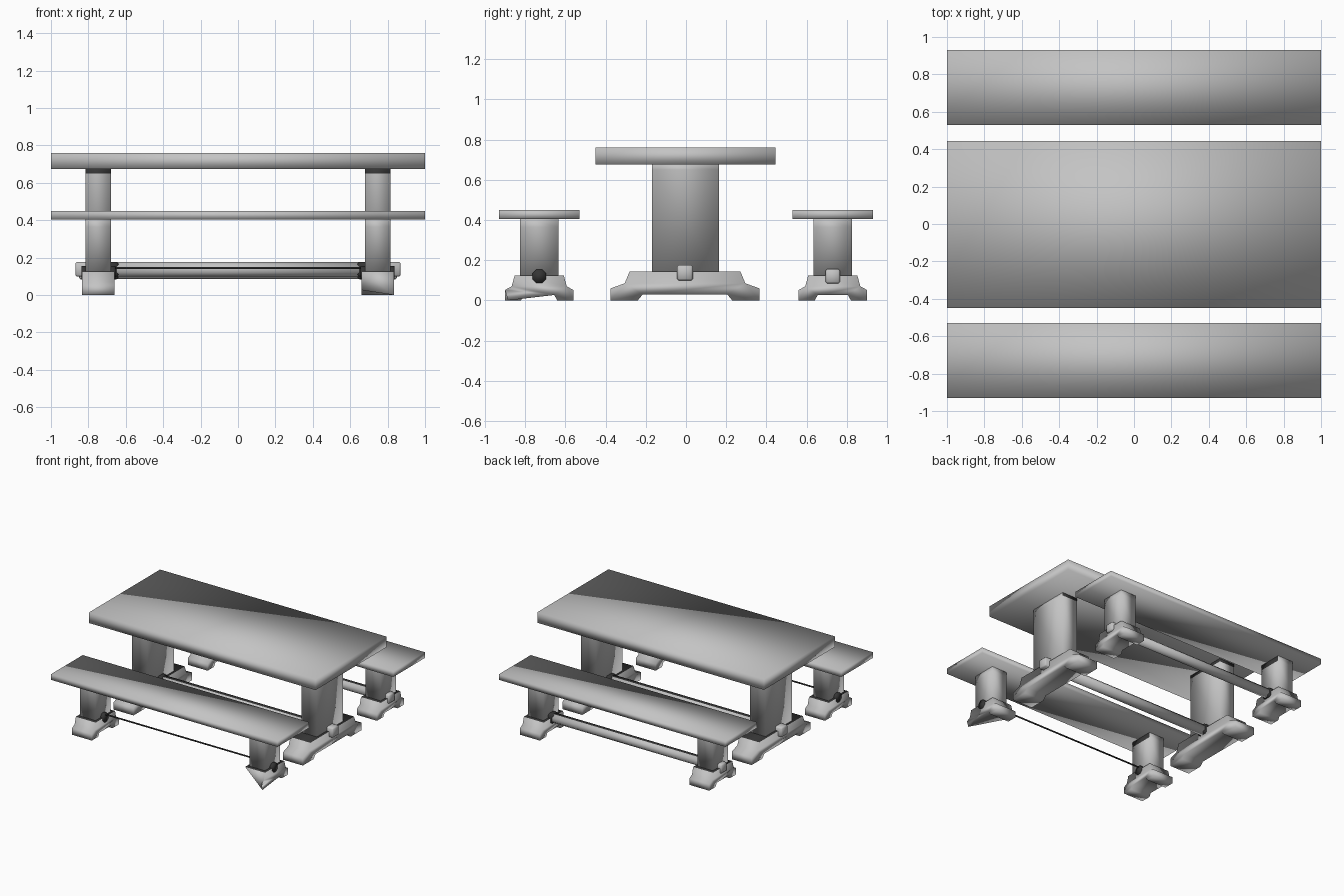
import bpy, bmesh, math
from mathutils import Matrix, Vector

if "Cube" in bpy.data.objects:
    bpy.data.objects.remove(bpy.data.objects["Cube"])


def material(name, value):
    m = bpy.data.materials.new(name)
    m.diffuse_color = (value, value, value, 1)
    m.use_nodes = True
    m.node_tree.nodes["Principled BSDF"].inputs["Base Color"].default_value = m.diffuse_color
    return m


grey = material("grey", 0.55)
dark = material("dark_grey", 0.035)


def finish(name, bm, dark_rule=None):
    """Make the object; faces that satisfy dark_rule get the dark colour."""
    bmesh.ops.recalc_face_normals(bm, faces=bm.faces)
    bm.normal_update()
    for f in bm.faces:
        f.smooth = True
        f.material_index = int(bool(dark_rule and dark_rule(f.calc_center_median(), f.normal)))
    me = bpy.data.meshes.new(name)
    bm.to_mesh(me)
    bm.free()
    me.materials.append(grey)
    me.materials.append(dark)
    ob = bpy.data.objects.new(name, me)
    bpy.context.collection.objects.link(ob)
    return ob


def box(name, x0, x1, y0, y1, z0, z1, bevel=0, cut=None, rule=None):
    """Box with optional bevel and one optional cut plane (point, normal)."""
    bm = bmesh.new()
    centre = ((x0 + x1) / 2, (y0 + y1) / 2, (z0 + z1) / 2)
    size = (abs(x1 - x0), y1 - y0, z1 - z0)
    bmesh.ops.create_cube(bm, size=1,
                          matrix=Matrix.Translation(centre) @ Matrix.Diagonal((*size, 1)))
    if bevel:
        bmesh.ops.bevel(bm, geom=bm.edges[:], offset=bevel, segments=1, affect='EDGES')
    if cut:
        bmesh.ops.bisect_plane(bm, geom=bm.verts[:] + bm.edges[:] + bm.faces[:],
                               plane_co=cut[0], plane_no=cut[1])
    return finish(name, bm, rule)


def foot(name, side, yc, half, tip=None):
    """Extrude a half profile, mirrored about yc, across the foot width."""
    pts = [(-y, z) for y, z in half] + [(y, z) for y, z in reversed(half)]
    bm = bmesh.new()
    face = bm.faces.new([bm.verts.new((side * 0.66, yc + y, z)) for y, z in pts])
    ext = bmesh.ops.extrude_face_region(bm, geom=[face])
    moved = [v for v in ext["geom"] if isinstance(v, bmesh.types.BMVert)]
    bmesh.ops.translate(bm, verts=moved, vec=(side * 0.175, 0, 0))
    if tip:  # toe that narrows to a single corner
        for v in bm.verts:
            if v.co.y < -0.8 and v.co.z < 0.1 and (v.co.x < 0.7 or v.co.z < 0.03):
                v.co = Vector(tip)
        bmesh.ops.remove_doubles(bm, verts=bm.verts, dist=0.0005)
    top = half[-1][1] - 0.01
    return finish(name, bm, lambda c, n: n.z > 0.9 and c.z > top)


def rail(name, x0, x1, yc, zc, radius, rule=None):
    """Eight-sided bar along x."""
    bm = bmesh.new()
    rot = Matrix.Rotation(math.pi / 2, 4, 'Y') @ Matrix.Rotation(math.pi / 8, 4, 'Z')
    bmesh.ops.create_cone(bm, cap_ends=True, segments=8, radius1=radius, radius2=radius,
                          depth=abs(x1 - x0),
                          matrix=Matrix.Translation(((x0 + x1) / 2, yc, zc)) @ rot)
    return finish(name, bm, rule)


def upward(c, n):
    return n.z > 0.9


def everything(c, n):
    return True


table_foot = [(0.21, 0.03), (0.235, 0), (0.37, 0), (0.37, 0.06), (0.30, 0.085), (0.275, 0.145)]
bench_foot = [(0.075, 0.027), (0.09, 0), (0.17, 0), (0.17, 0.052), (0.137, 0.07), (0.122, 0.125)]
sides = (("left", -1), ("right", 1))


def stretcher_end(name, s, yc, zc, r, outer):
    # square block through the leg, dark on its inner stub
    box(name, s * 0.64, s * outer, yc - r, yc + r, zc - r, zc + r, 0.009,
        ((s * 0.68, 0, 0), (1, 0, 0)), lambda c, n: abs(c.x) < 0.68)


# Table: top, two pedestals on arched feet, stretcher with block ends
box("table_top", -1, 1, -0.45, 0.445, 0.675, 0.76)
rail("table_stretcher", -0.66, 0.66, -0.005, 0.137, 0.042, upward)
for label, s in sides:
    box("table_leg_" + label, s * 0.68, s * 0.815, -0.17, 0.163, 0.14, 0.68, 0,
        ((0, 0, 0.65), (0, 0, 1)),
        lambda c, n: c.z > 0.65 and n.x * s < 0.5)
    foot("table_foot_" + label, s, -0.005, table_foot)
    stretcher_end("table_stretcher_end_" + label, s, -0.005, 0.138, 0.039, 0.87)

# Benches: the front one has only a thin stretcher, open sockets and one pointed toe
for row, yc in (("front", -0.73), ("back", 0.73)):
    back = yc > 0
    box(row + "_bench_seat", -1, 1, yc - 0.2, yc + 0.2, 0.405, 0.45)
    if back:
        rail("back_bench_stretcher", -0.66, 0.66, yc, 0.12, 0.038, upward)
    else:
        box("front_bench_stretcher", -0.69, 0.69, yc - 0.004, yc + 0.004, 0.14, 0.149,
            rule=everything)
    for label, s in sides:
        box(f"{row}_bench_leg_{label}", s * 0.68, s * 0.815, yc - 0.095, yc + 0.095,
            0.12, 0.41, 0, ((0, 0, 0.365), (0, 0, 1)),
            lambda c, n: c.z > 0.365 and n.x * s < -0.5)
        pointed = (0.835, -0.885, 0) if (not back and s > 0) else None
        foot(f"{row}_bench_foot_{label}", s, yc, bench_foot, pointed)
        if back:
            stretcher_end("back_bench_stretcher_end_" + label, s, yc, 0.12, 0.036, 0.85)
        else:
            # dark sockets on the inner and outer sides of the support
            rail("front_bench_inner_socket_" + label, s * 0.655, s * 0.685, yc, 0.12, 0.037,
                 everything)
            rail("front_bench_outer_socket_" + label, s * 0.81, s * 0.838, yc, 0.12, 0.037,
                 everything)
